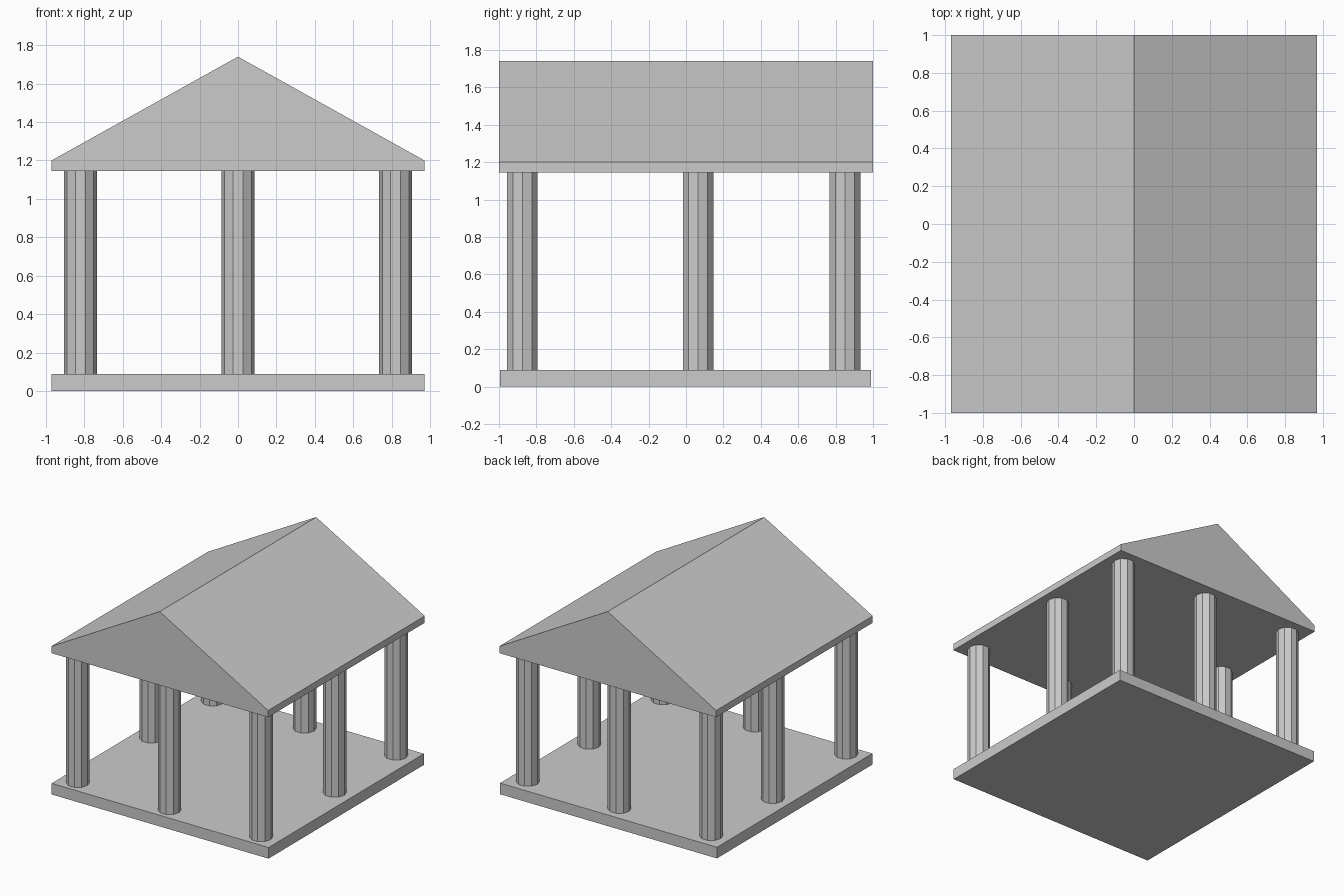
import bpy, bmesh
from mathutils import Matrix

if "Cube" in bpy.data.objects:
    bpy.data.objects.remove(bpy.data.objects["Cube"], do_unlink=True)

# Stone colour
stone = bpy.data.materials.new("grey_stone")
stone.use_nodes = True
GREY = (0.6, 0.6, 0.6, 1)
stone.diffuse_color = GREY
stone.node_tree.nodes["Principled BSDF"].inputs["Base Color"].default_value = GREY


def add_object(name, bm):
    bmesh.ops.recalc_face_normals(bm, faces=bm.faces)
    mesh = bpy.data.meshes.new(name)
    bm.to_mesh(mesh)
    bm.free()
    mesh.materials.append(stone)
    obj = bpy.data.objects.new(name, mesh)
    bpy.context.collection.objects.link(obj)
    return obj


def extrude_profile(name, profile, y0, y1):
    """Extrude an x-z outline from y0 to y1."""
    bm = bmesh.new()
    face = bm.faces.new([bm.verts.new((x, y0, z)) for x, z in profile])
    result = bmesh.ops.extrude_face_region(bm, geom=[face])
    moved = [v for v in result["geom"] if isinstance(v, bmesh.types.BMVert)]
    bmesh.ops.translate(bm, verts=moved, vec=(0, y1 - y0, 0))
    return add_object(name, bm)


HALF_W = 0.97
BASE_TOP, EAVE_BOTTOM, EAVE_TOP, RIDGE = 0.09, 1.145, 1.2, 1.74

# Floor slab
extrude_profile("floor_slab", [(-HALF_W, 0), (HALF_W, 0),
                               (HALF_W, BASE_TOP), (-HALF_W, BASE_TOP)], -0.995, 0.99)

# Gabled roof with a thin eave band
extrude_profile("gable_roof", [(-HALF_W, EAVE_BOTTOM), (HALF_W, EAVE_BOTTOM),
                               (HALF_W, EAVE_TOP), (0, RIDGE), (-HALF_W, EAVE_TOP)], -1, 1)

# Ring of eight columns, leaving the middle open
rows = {"front": -0.875, "middle": 0.065, "back": 0.85}
sides = {"right": -0.82, "centre": 0, "left": 0.82}
for row, y in rows.items():
    for side, x in sides.items():
        if (row, side) == ("middle", "centre"):
            continue
        bm = bmesh.new()
        bmesh.ops.create_cone(
            bm, cap_ends=True, segments=10, radius1=0.086, radius2=0.086,
            depth=EAVE_BOTTOM - BASE_TOP,
            matrix=Matrix.Translation((x, y, (EAVE_BOTTOM + BASE_TOP) / 2))
            @ Matrix.Rotation(1.5708, 4, "Z"))
        add_object(f"{row}_{side}_column", bm)
